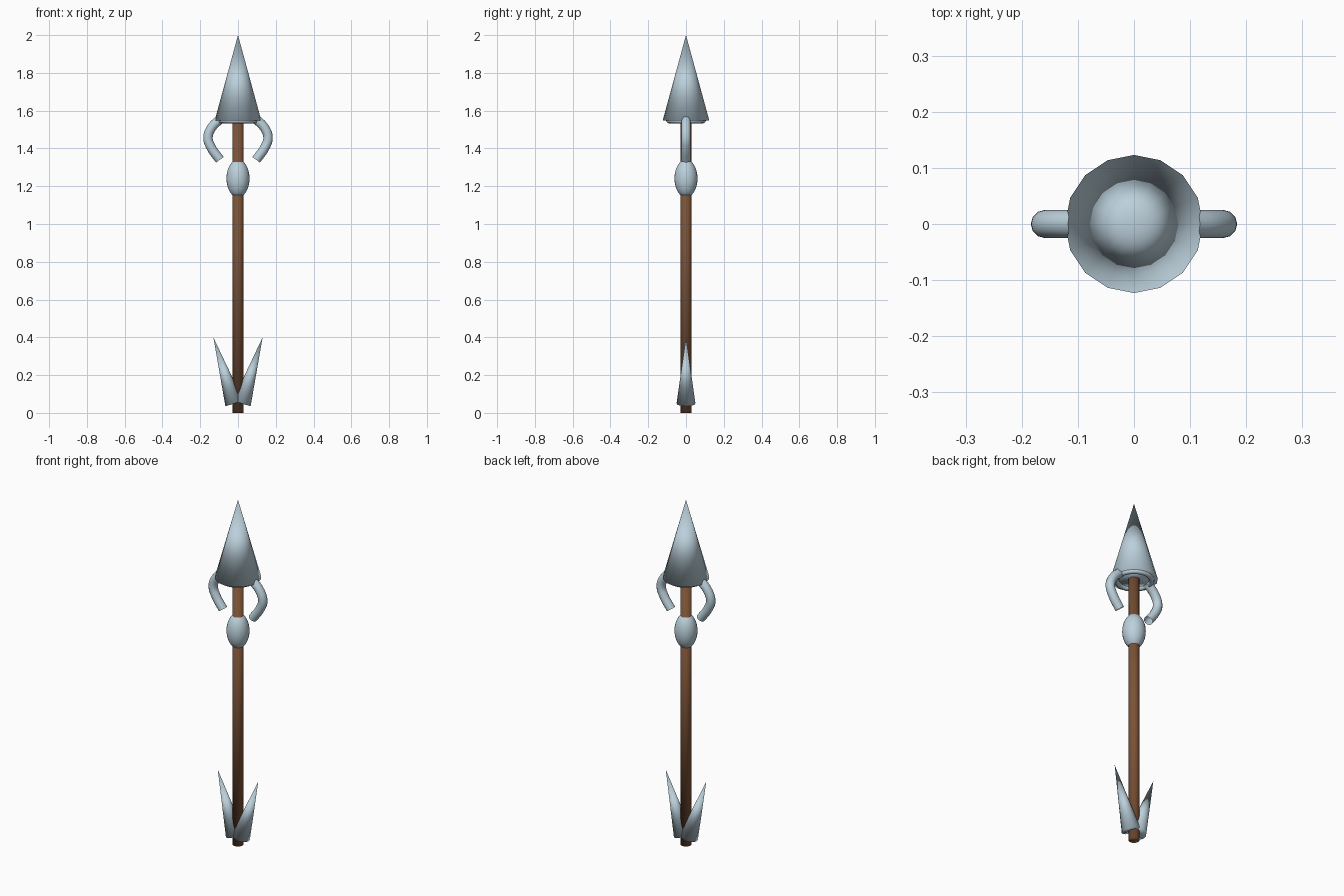
import bpy
from mathutils import Vector

cube = bpy.data.objects.get("Cube")
if cube:
    bpy.data.objects.remove(cube, do_unlink=True)


def make_material(name, rgb):
    mat = bpy.data.materials.new(name)
    mat.use_nodes = True
    mat.diffuse_color = (*rgb, 1)
    mat.node_tree.nodes["Principled BSDF"].inputs["Base Color"].default_value = (*rgb, 1)
    return mat


steel = make_material("pale steel", (0.50, 0.63, 0.71))
wood = make_material("brown wood", (0.20, 0.085, 0.037))


def finish(name, mat):
    """Name the active object, colour it and shade it fully smooth."""
    obj = bpy.context.object
    obj.name = name
    obj.data.materials.append(mat)
    bpy.ops.object.shade_smooth()
    return obj


def add_cone(name, base, tip, radius):
    base, tip = Vector(base), Vector(tip)
    axis = tip - base
    bpy.ops.mesh.primitive_cone_add(
        vertices=16, radius1=radius, depth=axis.length, location=(base + tip) / 2,
        rotation=Vector((0, 0, 1)).rotation_difference(axis).to_euler())
    return finish(name, steel)


def add_hook(name, side):
    """Open bent tube hanging from the spearhead rim."""
    path = [(0.096, 1.34), (0.142, 1.405), (0.159, 1.456), (0.141, 1.508), (0.09, 1.56)]
    curve = bpy.data.curves.new(name, "CURVE")
    curve.dimensions = "3D"
    curve.bevel_depth = 0.025
    curve.bevel_resolution = 4
    curve.resolution_u = 5
    spline = curve.splines.new("BEZIER")
    spline.bezier_points.add(len(path) - 1)
    for point, (x, z) in zip(spline.bezier_points, path):
        point.co = (side * x, 0, z)
        point.handle_left_type = point.handle_right_type = "AUTO"
    obj = bpy.data.objects.new(name, curve)
    bpy.context.collection.objects.link(obj)
    bpy.ops.object.select_all(action="DESELECT")
    obj.select_set(True)
    bpy.context.view_layer.objects.active = obj
    bpy.ops.object.convert(target="MESH")
    finish(name, steel)


# Shaft
bpy.ops.mesh.primitive_cylinder_add(vertices=16, radius=0.029, depth=1.58, location=(0, 0, 0.79))
finish("shaft", wood)

# Spearhead with its rolled rim
add_cone("spearhead", (0, 0, 1.549), (0, 0, 2), 0.123)
bpy.ops.mesh.primitive_torus_add(major_radius=0.091, minor_radius=0.014, major_segments=32,
                                 minor_segments=12, location=(0, 0, 1.547))
finish("spearhead_rim", steel)

# Egg-shaped collar
bpy.ops.mesh.primitive_uv_sphere_add(segments=24, ring_count=16, radius=1, location=(0, 0, 1.241))
bpy.context.object.scale = (0.061, 0.061, 0.1)
finish("collar", steel)

# Hooks under the head and barbs at the foot
for label, side in (("left", 1), ("right", -1)):
    add_hook(label + "_hook", side)
    add_cone(label + "_barb", (side * 0.019, 0, 0.05), (side * 0.13, 0, 0.399), 0.05)
